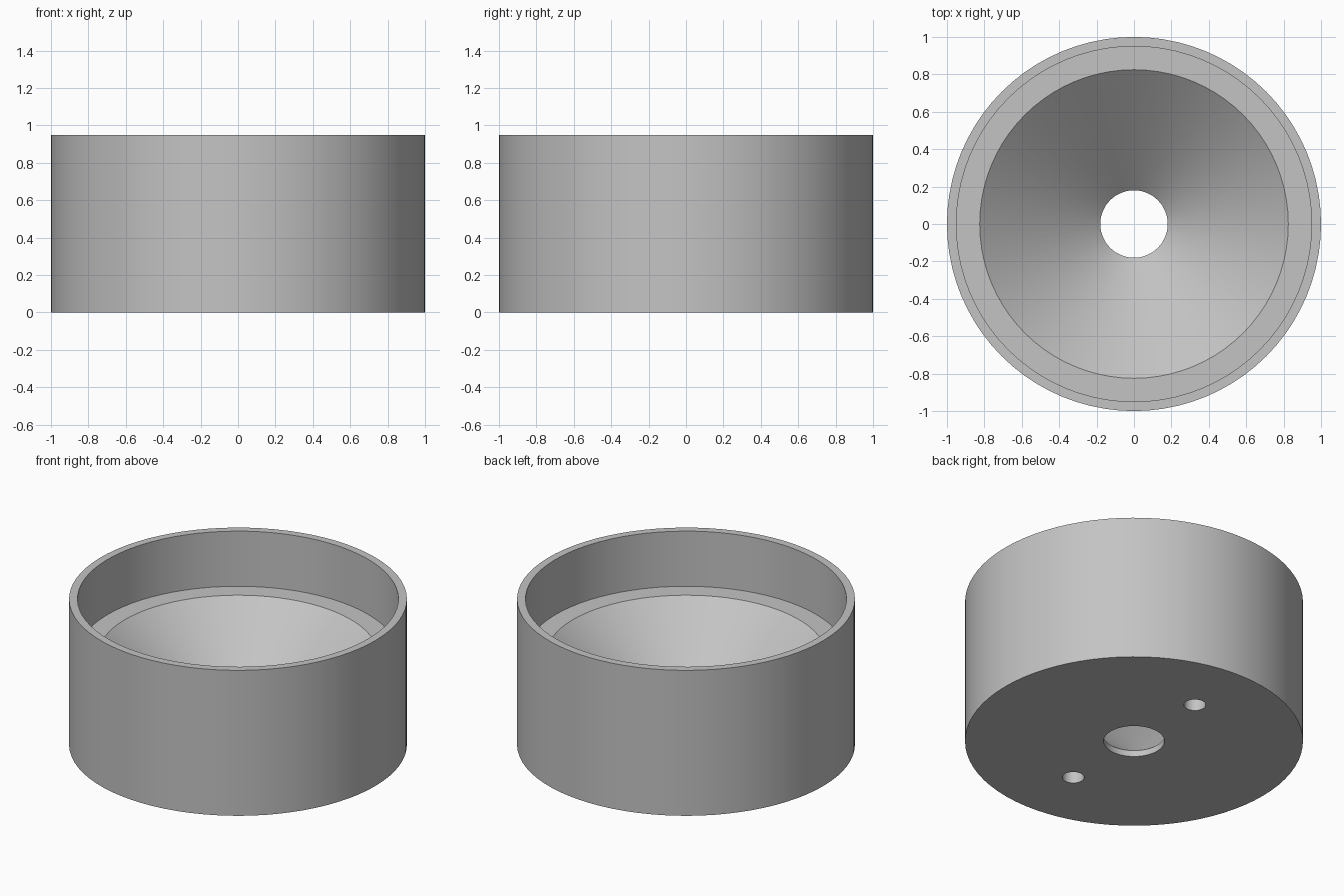
import bpy
import bmesh
from math import radians, tau

SEGMENTS = 80
HEIGHT = 0.95
LEDGE_Z = 0.59
BORE_R = 0.18
PIN_Y = 0.56
PIN_R = 0.065
PIN_DEPTH = 0.2

default = bpy.data.objects.get("Cube")
if default:
    bpy.data.objects.remove(default, do_unlink=True)

# Plain grey material
grey = bpy.data.materials.new("plain grey")
grey.use_nodes = True
colour = (0.55, 0.55, 0.55, 1)
grey.diffuse_color = colour
grey.node_tree.nodes["Principled BSDF"].inputs["Base Color"].default_value = colour


def lathe(name, profile):
    """Spin a closed (radius, z) profile about the z axis."""
    bm = bmesh.new()
    verts = [bm.verts.new((r, 0, z)) for r, z in profile]
    edges = [bm.edges.new((v, verts[i - 1])) for i, v in enumerate(verts)]
    bmesh.ops.spin(bm, geom=verts + edges, cent=(0, 0, 0), axis=(0, 0, 1),
                   angle=tau, steps=SEGMENTS, use_merge=True)
    bmesh.ops.remove_doubles(bm, verts=bm.verts, dist=0.0001)
    bmesh.ops.recalc_face_normals(bm, faces=bm.faces)
    mesh = bpy.data.meshes.new(name)
    bm.to_mesh(mesh)
    bm.free()
    obj = bpy.data.objects.new(name, mesh)
    bpy.context.collection.objects.link(obj)
    mesh.materials.append(grey)
    return obj


# Cup body: outer wall, thin rim, inner ledge, funnel and central bore
body = lathe("funnel_cup", [
    (BORE_R, 0), (1, 0), (1, HEIGHT), (0.95, HEIGHT),
    (0.95, LEDGE_Z), (0.825, LEDGE_Z), (BORE_R, 0.04),
])

# Two blind pin holes in the underside
for side in (-1, 1):
    bpy.ops.mesh.primitive_cylinder_add(vertices=32, radius=PIN_R, depth=2 * PIN_DEPTH,
                                        location=(0, side * PIN_Y, 0))
    cutter = bpy.context.object
    cutter.name = "pin_hole_cutter"
    cutter.hide_render = True
    cutter.data.materials.append(grey)
    cut = body.modifiers.new("pin_hole", "BOOLEAN")
    cut.operation = "DIFFERENCE"
    cut.solver = "EXACT"
    cut.object = cutter
    bpy.context.view_layer.objects.active = body
    bpy.ops.object.modifier_apply(modifier=cut.name)
    bpy.data.objects.remove(cutter, do_unlink=True)

# Smooth round walls with crisp edges
bpy.ops.object.select_all(action="DESELECT")
body.select_set(True)
bpy.context.view_layer.objects.active = body
bpy.ops.object.shade_smooth_by_angle(angle=radians(30))
